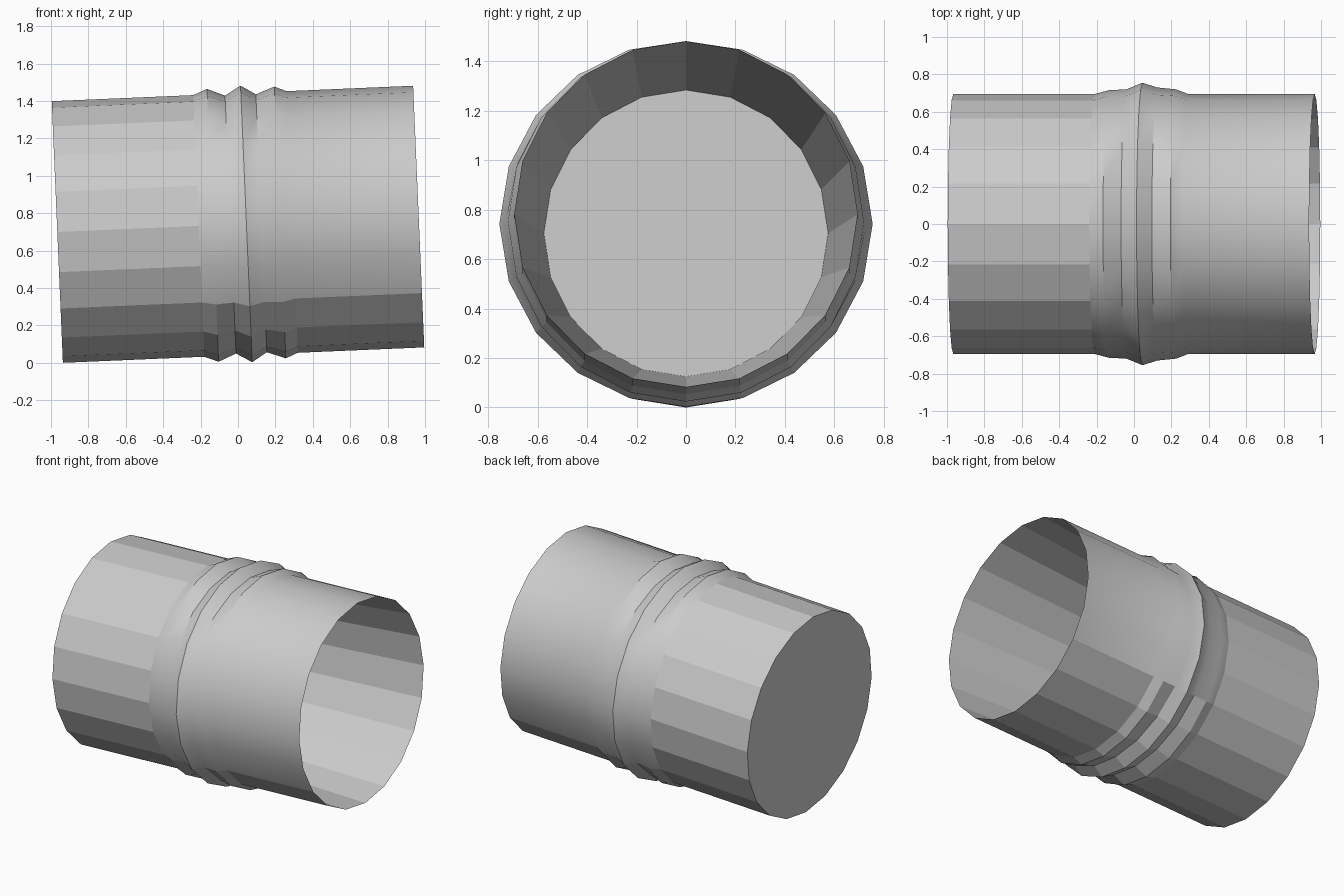
import bpy, bmesh, math
from mathutils import Matrix

cube = bpy.data.objects.get("Cube")
if cube:
    bpy.data.objects.remove(cube, do_unlink=True)

SIDES = 20
HALF = 0.967
TILT = math.radians(2.44)

# Profile along the axis: position, radius at top and bottom, radius at the sides
profile = [
    (-HALF, 0.70, 0.695),
    (-0.21, 0.70, 0.695),
    (-0.135, 0.73, 0.715),
    (-0.04, 0.69, 0.72),
    (0.045, 0.74, 0.755),
    (0.125, 0.69, 0.73),
    (0.225, 0.727, 0.72),
    (0.29, 0.70, 0.695),
    (HALF, 0.70, 0.695),
    (-0.85, 0.58, 0.575),   # inner floor, the bore tapers down to it
]


def ring(bm, x, r_top, r_side):
    """One ring of vertices around the axis, with a vertex at the very top."""
    verts = []
    for i in range(SIDES):
        a = 2 * math.pi * i / SIDES
        r = r_side + (r_top - r_side) * math.cos(a) ** 2
        verts.append(bm.verts.new((x, r * math.sin(a), r * math.cos(a))))
    return verts


# Material
metal = bpy.data.materials.new("light_grey")
metal.use_nodes = True
grey = (0.6, 0.6, 0.6, 1)
metal.diffuse_color = grey
metal.node_tree.nodes["Principled BSDF"].inputs["Base Color"].default_value = grey

# Ribbed sleeve: outer wall, tapered bore and two end discs
bm = bmesh.new()
rings = [ring(bm, *p) for p in profile]
for k in range(len(rings) - 1):
    a, b = rings[k], rings[k + 1]
    for i in range(SIDES):
        j = (i + 1) % SIDES
        f = bm.faces.new((a[i], a[j], b[j], b[i]))
        f.normal_update()
        # Closed-end barrel, bore and underside are faceted, the rest is smooth
        underside = f.calc_center_median().z < -0.4
        f.smooth = 0 < k < len(rings) - 2 and not underside
bm.faces.new(rings[0])
bm.faces.new(rings[-1])
bmesh.ops.recalc_face_normals(bm, faces=bm.faces)

# Sharp creases on the ribs and the rim
for e in bm.edges:
    if len(e.link_faces) == 2 and e.calc_face_angle() > math.radians(30):
        e.smooth = False

# Lean the sleeve slightly and stand it on the ground
bm.transform(Matrix.Rotation(-TILT, 4, 'Y'))
low = min(v.co.z for v in bm.verts)
bm.transform(Matrix.Translation((0, 0, -low)))

mesh = bpy.data.meshes.new("ribbed_sleeve")
bm.to_mesh(mesh)
bm.free()
mesh.materials.append(metal)
sleeve = bpy.data.objects.new("ribbed_sleeve", mesh)
bpy.context.collection.objects.link(sleeve)
